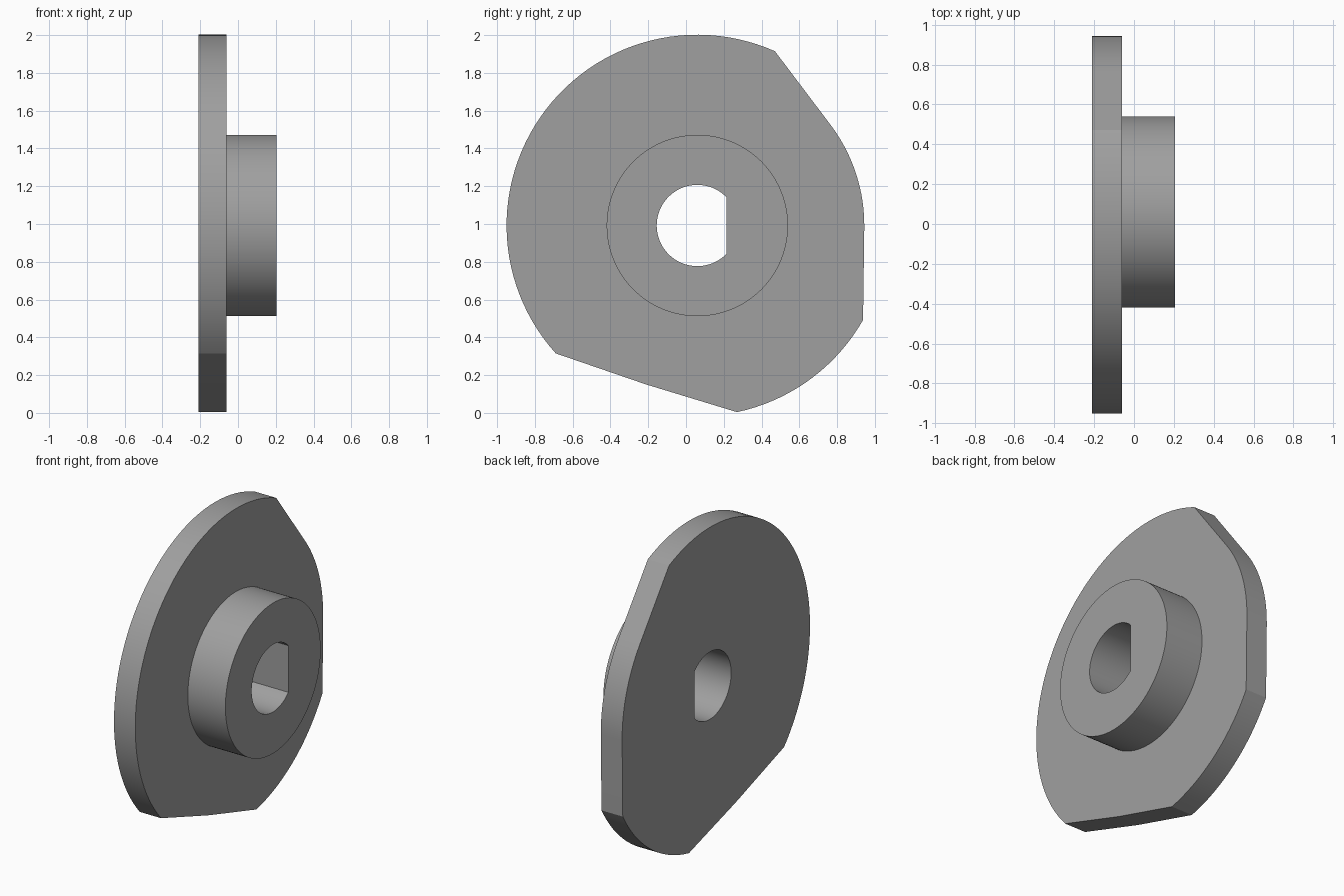
import bpy, bmesh, math

if "Cube" in bpy.data.objects:
    bpy.data.objects.remove(bpy.data.objects["Cube"])

CY, CZ = 0.06, 0.992          # shared axis of disc, hub and bore
R_OUT, R_IN = 1.01, 0.884     # disc rim and reduced cam radius


def arc(radius, a0, a1, step=3):
    """Points of an arc in the YZ plane, angles in degrees."""
    n = max(1, math.ceil((a1 - a0) / step))
    angles = [math.radians(a0 + (a1 - a0) * i / n) for i in range(n + 1)]
    return [(CY + radius * math.cos(a), CZ + radius * math.sin(a)) for a in angles]


def prism(name, outline, x0, x1):
    """Solid made by extruding a YZ outline along X."""
    bm = bmesh.new()
    face = bm.faces.new([bm.verts.new((x0, y, z)) for y, z in outline])
    ext = bmesh.ops.extrude_face_region(bm, geom=[face])["geom"]
    verts = [v for v in ext if isinstance(v, bmesh.types.BMVert)]
    bmesh.ops.translate(bm, verts=verts, vec=(x1 - x0, 0, 0))
    bmesh.ops.recalc_face_normals(bm, faces=bm.faces)
    mesh = bpy.data.meshes.new(name)
    bm.to_mesh(mesh)
    bm.free()
    obj = bpy.data.objects.new(name, mesh)
    bpy.context.collection.objects.link(obj)
    return obj


def combine(target, tool, operation):
    """Apply a boolean and discard the tool."""
    mod = target.modifiers.new(operation.lower(), "BOOLEAN")
    mod.operation, mod.solver, mod.object = operation, "EXACT", tool
    bpy.context.view_layer.objects.active = target
    bpy.ops.object.modifier_apply(modifier=mod.name)
    bpy.data.objects.remove(tool)


# Disc: round rim with two notches whose straight sides meet a smaller arc
rim = (arc(R_OUT, 66, 222.1) + arc(R_IN, 250.5, 253)
       + arc(R_OUT, 282, 330.3) + arc(R_IN, 359.4, 397))
disc = prism("cam_disc", rim, -0.21, -0.06)

# Hub: overlaps the disc so the two fuse cleanly
hub = prism("hub", arc(0.48, 0, 357), -0.12, 0.205)
combine(disc, hub, "UNION")

# Bore: round hole with one flat side
flat = math.degrees(math.acos(0.155 / 0.215))
bore = prism("bore", arc(0.215, flat, 360 - flat), -0.4, 0.4)
bore.hide_render = True
combine(disc, bore, "DIFFERENCE")

# Plain grey finish
grey = bpy.data.materials.new("grey")
grey.diffuse_color = (0.35, 0.35, 0.35, 1)
grey.use_nodes = True
grey.node_tree.nodes["Principled BSDF"].inputs["Base Color"].default_value = grey.diffuse_color
disc.data.materials.clear()
disc.data.materials.append(grey)
for poly in disc.data.polygons:
    poly.material_index = 0

bpy.ops.object.select_all(action="DESELECT")
disc.select_set(True)
bpy.context.view_layer.objects.active = disc
bpy.ops.object.shade_smooth_by_angle(angle=math.radians(15))
